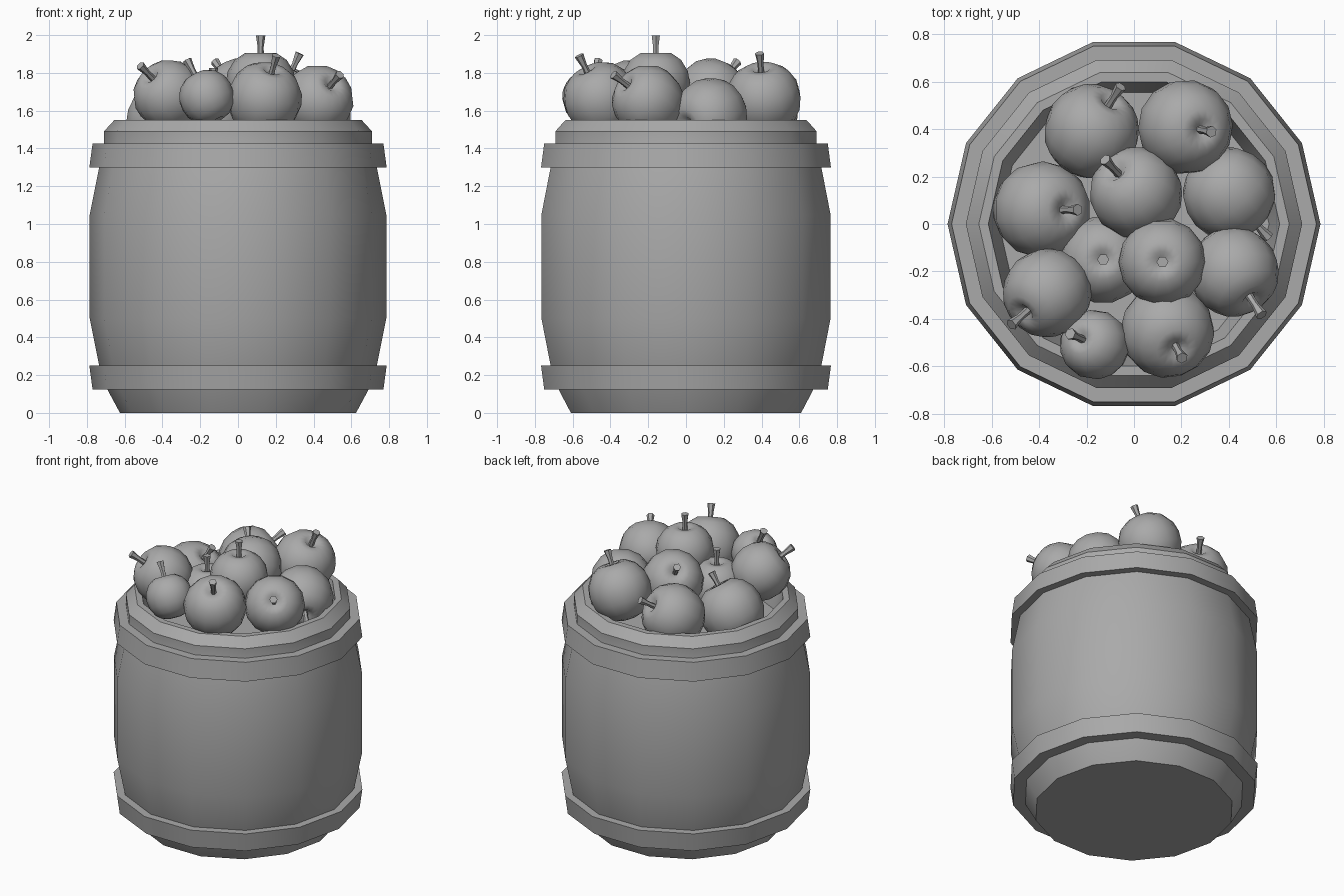
import bpy, bmesh
from math import cos, sin, pi, radians
from mathutils import Vector

cube = bpy.data.objects.get("Cube")
if cube:
    bpy.data.objects.remove(cube, do_unlink=True)

grey = bpy.data.materials.new("plain grey")
grey.use_nodes = True
grey.diffuse_color = (0.4, 0.4, 0.4, 1)
bsdf = grey.node_tree.nodes["Principled BSDF"]
bsdf.inputs["Base Color"].default_value = grey.diffuse_color
bsdf.inputs["Roughness"].default_value = 0.8


def lathe(name, profile, sides, closed=False, smooth_angle=30):
    """Turn a (radius, height) profile round z; zero radius makes a pole."""
    bm = bmesh.new()
    rings = []
    for r, z in profile:
        if r == 0:
            rings.append([bm.verts.new((0, 0, z))] * sides)
        else:
            rings.append([bm.verts.new((r * cos(2 * pi * i / sides),
                                        r * sin(2 * pi * i / sides), z))
                          for i in range(sides)])
    pairs = list(zip(rings, rings[1:]))
    if closed:
        pairs.append((rings[-1], rings[0]))
    for low, high in pairs:
        for i in range(sides):
            j = (i + 1) % sides
            corners = dict.fromkeys((low[i], low[j], high[j], high[i]))
            bm.faces.new(list(corners))
    bmesh.ops.recalc_face_normals(bm, faces=bm.faces)
    mesh = bpy.data.meshes.new(name)
    bm.to_mesh(mesh)
    bm.free()
    mesh.materials.append(grey)
    obj = bpy.data.objects.new(name, mesh)
    bpy.context.collection.objects.link(obj)
    bpy.ops.object.select_all(action='DESELECT')
    obj.select_set(True)
    bpy.context.view_layer.objects.active = obj
    bpy.ops.object.shade_smooth_by_angle(angle=radians(smooth_angle))
    return obj


# Barrel: foot, bulging staves, bevelled rim and the hollow inside
SIDES = 14
lathe("barrel_body", [
    (0, 0), (0.625, 0), (0.695, 0.13), (0.735, 0.25), (0.785, 0.5),
    (0.785, 1.05), (0.735, 1.3), (0.71, 1.42), (0.71, 1.49),
    (0.655, 1.55), (0.615, 1.55), (0.57, 1.36), (0, 1.36)], SIDES)

# Hoops, mirrored about the barrel's middle
lathe("lower_hoop", [(0.68, 0.125), (0.77, 0.125), (0.787, 0.25),
                     (0.72, 0.25)], SIDES, closed=True)
lathe("upper_hoop", [(0.72, 1.3), (0.787, 1.3), (0.77, 1.425),
                     (0.68, 1.425)], SIDES, closed=True)

# Apple outline with a stem dimple and a narrower base, for unit radius
APPLE = [(0, 0.74), (0.1, 0.77), (0.24, 0.89), (0.45, 0.89), (0.74, 0.7),
         (0.94, 0.38), (1, 0.05), (0.95, -0.3), (0.79, -0.62),
         (0.52, -0.84), (0.25, -0.92), (0, -0.86)]
STEM = [(0, 0), (0.017, 0), (0.016, 0.06), (0.025, 0.12), (0, 0.12)]

# Each apple: centre, radius, stem direction
apples = [
    ((-0.18, 0.39, 1.59), 0.2, (0.13, 0.2, 0.15)),
    ((0.215, 0.41, 1.66), 0.2, (0.11, -0.02, 0.24)),
    ((0.4, 0.13, 1.58), 0.195, (0.16, -0.18, -0.08)),
    ((0.01, 0.13, 1.68), 0.195, (-0.14, 0.15, 0.19)),
    ((-0.39, 0.06, 1.55), 0.205, (0.15, 0, 0.22)),
    ((-0.13, -0.15, 1.57), 0.185, (0, 0, 1)),
    ((0.12, -0.16, 1.74), 0.185, (0, 0, 1)),
    ((0.42, -0.2, 1.65), 0.19, (0.11, -0.17, 0.13)),
    ((-0.365, -0.29, 1.68), 0.187, (-0.135, -0.12, 0.14)),
    ((-0.165, -0.51, 1.67), 0.147, (-0.09, 0.04, 0.17)),
    ((0.14, -0.45, 1.66), 0.198, (0.06, -0.11, 0.22)),
]
for n, (centre, radius, axis) in enumerate(apples, 1):
    axis = Vector(axis).normalized()
    turn = axis.to_track_quat('Z', 'Y').to_euler()
    apple = lathe(f"apple_{n}", [(r * radius, z * radius) for r, z in APPLE],
                  14, smooth_angle=80)
    apple.location, apple.rotation_euler = centre, turn
    stem = lathe(f"apple_stem_{n}", STEM, 6)
    stem.location = Vector(centre) + axis * radius * 0.74
    stem.rotation_euler = turn
